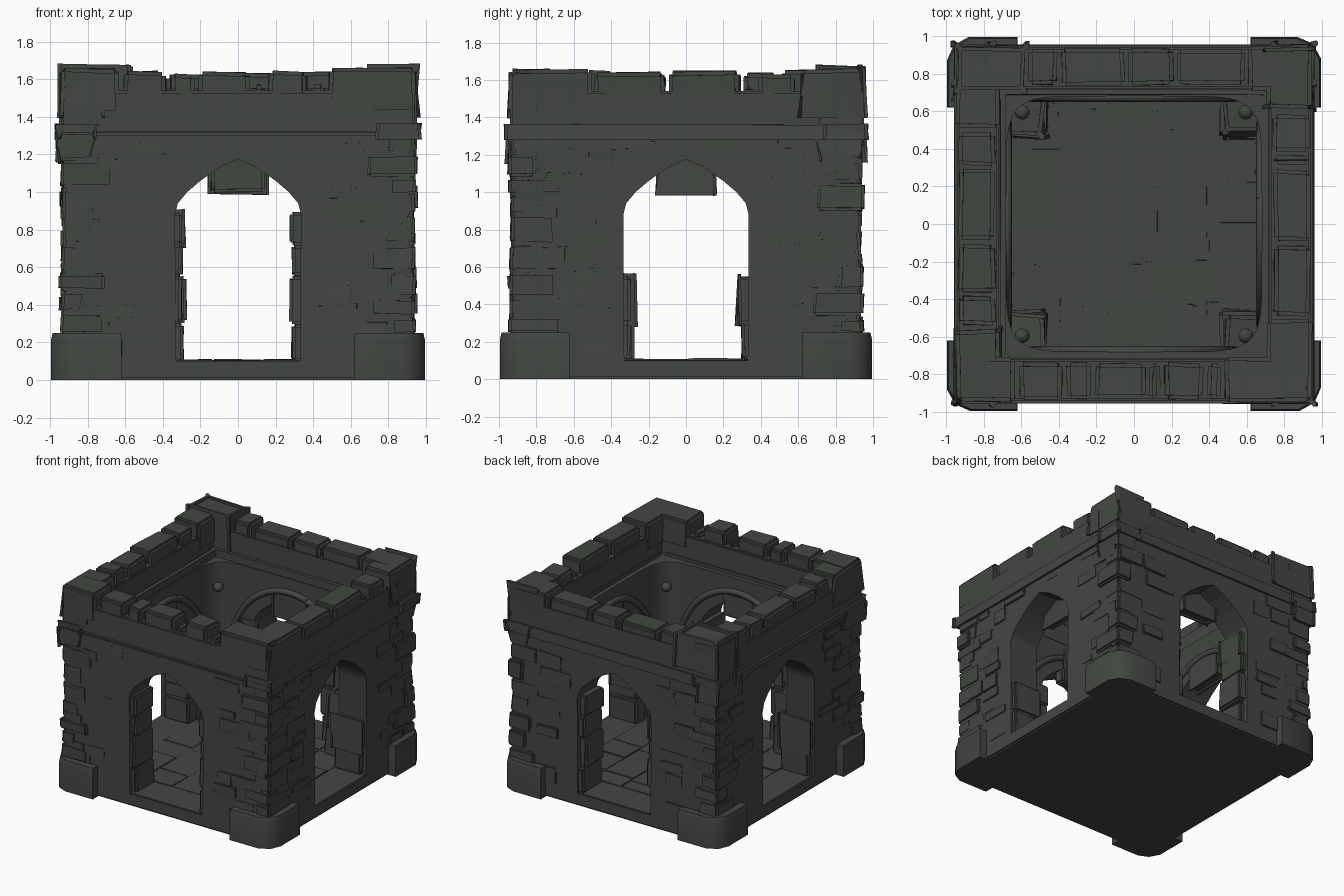
import bpy, bmesh, math, random
from mathutils import Matrix, Vector

random.seed(11)
if "Cube" in bpy.data.objects:
    bpy.data.objects.remove(bpy.data.objects["Cube"])

stone = bpy.data.materials.new("dark_stone")
stone.use_nodes = True
COLOUR = (0.055, 0.062, 0.053, 1)
stone.diffuse_color = COLOUR
stone.node_tree.nodes["Principled BSDF"].inputs["Base Color"].default_value = COLOUR
SIDES = ["front", "left", "back", "right"]


def finish(name, bm, smooth=True):
    bmesh.ops.recalc_face_normals(bm, faces=bm.faces)
    mesh = bpy.data.meshes.new(name)
    bm.to_mesh(mesh)
    bm.free()
    obj = bpy.data.objects.new(name, mesh)
    bpy.context.collection.objects.link(obj)
    mesh.materials.append(stone)
    bpy.ops.object.select_all(action='DESELECT')
    obj.select_set(True)
    bpy.context.view_layer.objects.active = obj
    if smooth:
        bpy.ops.object.shade_smooth_by_angle(angle=math.radians(40))
    return obj


def turned(side):
    return Matrix.Rotation(side * math.pi / 2, 3, 'Z')


def stones(name, boxes, side=0, bevel=0.012, jitter=0.008):
    """Rough bevelled blocks, each given by its low and high corner."""
    bm = bmesh.new()
    for lo, hi in boxes:
        lo, hi = Vector(lo), Vector(hi)
        for v in bmesh.ops.create_cube(bm, size=1)["verts"]:
            at = (lo + hi) / 2 + v.co * (hi - lo)
            at += Vector([random.uniform(-jitter, jitter) for _ in range(3)])
            at.z = max(at.z, 0)
            v.co = turned(side) @ at
    if bevel:
        bmesh.ops.bevel(bm, geom=bm.edges[:], offset=bevel, segments=2,
                        affect='EDGES', clamp_overlap=True)
    return finish(name, bm)


def prism(name, outline, offset):
    """Extrude a closed outline of points along a vector."""
    bm = bmesh.new()
    face = bm.faces.new([bm.verts.new(p) for p in outline])
    top = bmesh.ops.extrude_face_region(bm, geom=[face])["geom"]
    bmesh.ops.translate(bm, vec=offset,
                        verts=[g for g in top if isinstance(g, bmesh.types.BMVert)])
    return finish(name, bm, False)


def carve(target, cutter):
    mod = target.modifiers.new("carve", 'BOOLEAN')
    mod.operation, mod.solver, mod.object = 'DIFFERENCE', 'EXACT', cutter
    bpy.context.view_layer.objects.active = target
    bpy.ops.object.modifier_apply(modifier=mod.name)
    bpy.data.objects.remove(cutter)


# Main walls, hollowed by a rounded room and pierced by pointed arches
walls = stones("walls", [((-.93, -.93, .04), (.93, .93, 1.33))], bevel=.015, jitter=0)
room = []
for i in range(64):
    c, s = math.cos(i * math.tau / 64), math.sin(i * math.tau / 64)
    room.append((.68 * math.copysign(abs(c) ** (2 / 7), c),
                 .68 * math.copysign(abs(s) ** (2 / 7), s), .1))
carve(walls, prism("room_cutter", room, (0, 0, 2)))

half_arch = [(.33, .1), (.335, .88), (.32, .94), (.27, 1.0), (.2, 1.06), (.1, 1.13)]
arch = half_arch + [(0, 1.175)] + [(-x, z) for x, z in reversed(half_arch)]
for side in range(2):
    outline = [turned(side) @ Vector((x, -1.2, z)) for x, z in arch]
    carve(walls, prism("arch_cutter", outline, turned(side) @ Vector((0, 2.4, 0))))
bpy.ops.object.select_all(action='DESELECT')
walls.select_set(True)
bpy.context.view_layer.objects.active = walls
bpy.ops.object.shade_smooth_by_angle(angle=math.radians(40))

# Floor slab and thin paving
stones("floor", [((-.93, -.93, 0), (.93, .93, .104))], jitter=0)
paving = []
for i in range(5):
    x = -.66 + i * .264
    y = -.66
    while y < .6:
        end = min(y + random.uniform(.2, .45), .66)
        paving.append(((x, y, .09), (x + .26, end - .004, random.uniform(.104, .112))))
        y = end
stones("paving", paving, bevel=.004, jitter=.002)


def wall_stones():
    """Scattered raised stones in courses, keeping clear of the arch."""
    boxes, z = [], .13
    while z < 1.24:
        h = random.uniform(.07, .14)
        x = -.92
        while x < .9:
            end = min(x + random.uniform(.12, .3), .92)
            clear = min(abs(x), abs(end)) > .36 and x * end > 0
            if (clear or z > 1.2) and random.random() < .5:
                out = random.uniform(.932, .944)
                boxes.append(((x, -out, z), (end - .01, -.88, min(z + h, 1.29) - .008)))
            x = end
        z += h
    return boxes


# Parapet breaks along each side, with a few broken-down stones
breaks = [[-.62, -.37, -.22, .07, .15, .38, .47], [-.5, -.1, .3, .38, .6],
          [-.6, -.22, .04, .4, .57], [-.5, -.3, .1, .37, .55]]

for side, label in enumerate(SIDES):
    stones(label + "_wall_stones", wall_stones(), side, .006, .004)

    # Ledge, low parapet core and sloped inner lip
    stones(label + "_ledge", [((-.955, -.955, 1.3), (.955, -.75, 1.345))], side, .018, .004)
    stones(label + "_parapet_core", [((-.94, -.94, 1.32), (.94, -.72, 1.54))], side, .012, 0)
    stones(label + "_inner_lip", [((-.72, -.76, 1.24), (.72, -.685, 1.36))], side, .03, .004)

    # Worn top stones with open joints
    ends = [-.94] + breaks[side] + [.94]
    top = []
    for a, b in zip(ends, ends[1:]):
        outer = a == -.94 or b == .94
        narrow = b - a < .12
        height = 1.655 if outer else random.uniform(1.625, 1.65)
        if narrow:
            height = 1.57
        gap = .012
        top.append(((a + (0 if a == -.94 else gap), -.945 if outer else -.932, 1.42),
                    (b - (0 if b == .94 else gap), -.71 if outer else -.74, height)))
    stones(label + "_parapet_stones", top, side, .02, .008)

    # Keystone hanging at the inner face of the arch
    stones(label + "_keystone", [((-.145, -.76, 1.0), (.145, -.67, 1.2))], side, .015, .006)

    # Stepped jamb stones lining the doorway
    jambs = []
    for sign in (-1, 1):
        levels = [.1, .3, .55] + ([.72, .89] if side % 2 == 0 else [])
        for low, high in zip(levels, levels[1:]):
            reach = random.uniform(.275, .3)
            x0, x1 = sorted((sign * reach, sign * .42))
            jambs.append(((x0, -random.uniform(.88, .92), low), (x1, -.66, high)))
    stones(label + "_jamb_stones", jambs, side, .015, .006)

    # Quoins stacked on the corner
    quoins, z, flip = [], .24, False
    while z < 1.26:
        h = random.uniform(.09, .16)
        wide, short = random.uniform(.2, .3), random.uniform(.12, .18)
        a, b = (wide, short) if flip else (short, wide)
        out = random.uniform(.932, .955)
        quoins.append(((out - a, -out, z), (out, -out + b, min(z + h, 1.3) - .006)))
        z, flip = z + h, not flip
    stones(label + "_quoins", quoins, side, .014, .006)

    # Corner footing, chamfered at its outside corner
    foot = [(.62, -.995), (.88, -.995), (.96, -.95), (.995, -.87), (.995, -.62), (.62, -.62)]
    bm = bmesh.new()
    rings = []
    for z, grow in ((0, 1), (.21, 1), (.25, .97)):
        rings.append([bm.verts.new(turned(side) @ Vector((.7 + (x - .7) * grow,
                                                          -.7 + (y + .7) * grow, z)))
                      for x, y in foot])
    for low, high in zip(rings, rings[1:]):
        for i in range(6):
            j = (i + 1) % 6
            bm.faces.new((low[i], low[j], high[j], high[i]))
    bm.faces.new(rings[0])
    bm.faces.new(rings[-1])
    finish(label + "_corner_footing", bm)

    # Inner corner pier and the round boss above it
    stones(label + "_inner_pier", [((.46, -.68, .1), (.68, -.46, .36)),
                                   ((.48, -.68, .35), (.68, -.48, .6))], side, .02, .015)
    bm = bmesh.new()
    bmesh.ops.create_icosphere(bm, subdivisions=2, radius=.04)
    bmesh.ops.translate(bm, verts=bm.verts, vec=turned(side) @ Vector((.595, -.595, 1.14)))
    finish(label + "_boss", bm)

    # Arched rib on the inner wall
    curve = bpy.data.curves.new(label + "_rib", 'CURVE')
    curve.dimensions, curve.bevel_depth, curve.bevel_resolution = '3D', .025, 2
    spline = curve.splines.new('POLY')
    spline.points.add(24)
    for i, p in enumerate(spline.points):
        a = math.pi * i / 24
        at = turned(side) @ Vector((.54 * math.cos(a), -.675, .6 + .62 * math.sin(a)))
        p.co = (*at, 1)
    curve.materials.append(stone)
    bpy.context.collection.objects.link(bpy.data.objects.new(label + "_rib", curve))
